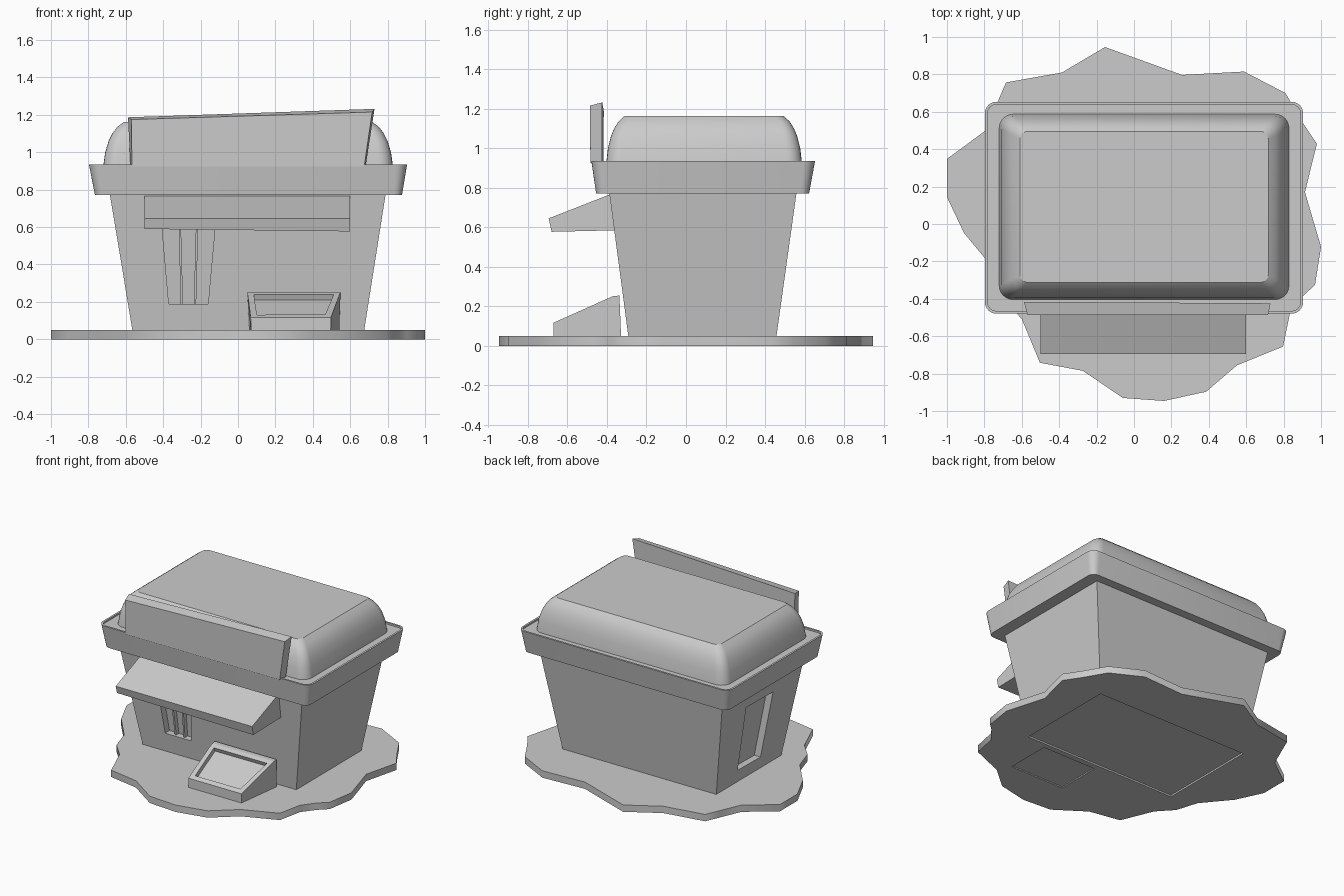
import bpy, bmesh, math

if "Cube" in bpy.data.objects:
    bpy.data.objects.remove(bpy.data.objects["Cube"])


def loft(name, rings, smooth=False, edit=None):
    """Closed solid through rings that have equal point counts."""
    bm = bmesh.new()
    vs = [[bm.verts.new(p) for p in r] for r in rings]
    n = len(vs[0])
    for a, b in zip(vs, vs[1:]):
        for i in range(n):
            j = (i + 1) % n
            bm.faces.new((a[i], a[j], b[j], b[i]))
    bm.faces.new(vs[0])
    bm.faces.new(vs[-1])
    bmesh.ops.recalc_face_normals(bm, faces=bm.faces)
    if edit:
        edit(bm)
    me = bpy.data.meshes.new(name)
    bm.to_mesh(me)
    bm.free()
    ob = bpy.data.objects.new(name, me)
    bpy.context.collection.objects.link(ob)
    if smooth:
        bpy.ops.object.select_all(action='DESELECT')
        ob.select_set(True)
        bpy.context.view_layer.objects.active = ob
        bpy.ops.object.shade_smooth_by_angle(angle=math.radians(smooth))
    return ob


def rect(x0, x1, y0, y1, z):
    return [(x0, y0, z), (x1, y0, z), (x1, y1, z), (x0, y1, z)]


def round_rect(x0, x1, y0, y1, z, r, n=6):
    pts = []
    corners = [(x1 - r, y1 - r), (x0 + r, y1 - r), (x0 + r, y0 + r), (x1 - r, y0 + r)]
    for k, (cx, cy) in enumerate(corners):
        for i in range(n + 1):
            a = math.pi / 2 * (k + i / n)
            pts.append((cx + r * math.cos(a), cy + r * math.sin(a), z))
    return pts


def cut(ob, cutter):
    m = ob.modifiers.new("cut", 'BOOLEAN')
    m.operation = 'DIFFERENCE'
    m.solver = 'EXACT'
    m.object = cutter
    cutter.hide_render = True
    cutter.hide_viewport = True
    cutter.display_type = 'WIRE'


# Irregular ground plate
outline = [(-.155, .946), (.257, .797), (.588, .815), (.81, .70), (.90, .545), (.978, .428),
           (.914, .171), (1, -.122), (.968, -.325), (.904, -.385), (.834, -.476), (.797, -.655),
           (.55, -.756), (.385, -.897), (.16, -.946), (-.06, -.93), (-.273, -.785),
           (-.503, -.742), (-.6, -.508), (-.70, -.40), (-.75, -.24), (-.909, -.048),
           (-1, .144), (-1, .348), (-.797, .497), (-.727, .658), (-.684, .757), (-.385, .81)]
plate = loft("ground_plate", [[(x, y, z) for x, y in outline] for z in (0, .05)], smooth=60)
# Shallow sockets underneath
cut(plate, loft("wall_socket_cutter", [rect(-.56, .67, -.288, .454, z) for z in (-.1, .012)]))
cut(plate, loft("display_socket_cutter", [rect(.065, .50, -.66, -.33, z) for z in (-.1, .008)]))

# Walls that flare upwards
walls = loft("walls", [rect(-.559, .669, -.287, .453, .015), rect(-.565, .675, -.292, .458, .05),
                       rect(-.686, .79, -.389, .56, .78)])


def front_y(z):
    return -.292 - .133 * (z - .05)


def left_x(z):
    return -.565 - .166 * (z - .05)


# Recess in the front wall
quad = [(-.37, .19), (-.16, .19), (-.123, .6), (-.406, .6)]
cut(walls, loft("front_recess_cutter",
                [[(x, front_y(z) + d, z) for x, z in quad] for d in (-.1, .05)]))
# Recess in the left wall
quad = [(-.03, .14), (.235, .145), (.25, .63), (-.06, .625)]
cut(walls, loft("left_recess_cutter",
                [[(left_x(z) + d, y, z) for y, z in quad] for d in (-.1, .05)]))

# Slim bars in the front recess
for k in (-1, 1):
    bar = [(-.265 + k * .035 - .006, .185), (-.265 + k * .035 + .006, .185),
           (-.265 + k * .046 + .006, .605), (-.265 + k * .046 - .006, .605)]
    loft("front_bar", [[(x, front_y(z) + d, z) for x, z in bar] for d in (.02, .055)])

# Roof rim with rounded corners and a fine raised lip
loft("roof_rim", [round_rect(-.765, .877, -.455, .623, .772, .045),
                  round_rect(-.797, .904, -.479, .653, .935, .06),
                  round_rect(-.783, .890, -.465, .639, .935, .048),
                  round_rect(-.783, .890, -.465, .639, .923, .048)], smooth=30)

# Domed roof
profile = [(0, .915), (.012, 1.0), (.03, 1.06), (.05, 1.1), (.076, 1.135), (.112, 1.162)]
loft("roof_dome", [round_rect(-.722 + i, .83 - i, -.405 + i * .83, .588 - i * .83, z, .075 - i * .3)
                   for i, z in profile], smooth=30)

# Tilted sign board
front = [(-.567, -.484, .925), (.675, -.484, .925), (.717, -.486, 1.215), (-.57, -.486, 1.175)]
back = [(-.575, -.418, .925), (.682, -.424, .925), (.73, -.424, 1.232), (-.588, -.416, 1.187)]
loft("sign_board", [front, back])

# Wedge awning, its lower edge dipping slightly to the right
loft("awning", [[(x, y, z) for y, z in [(-.36, .776), (-.695, .645), (-.68, low), (-.34, low + .008)]]
                for x, low in ((-.5, .59), (.6, .577))])


# Slanted display box with sunken panel
def sink_panel(bm):
    f = max((f for f in bm.faces if f.normal.y < -.1 and f.normal.z > .3), key=lambda f: f.calc_area())
    bmesh.ops.inset_region(bm, faces=[f], thickness=.048, depth=0)
    bmesh.ops.inset_region(bm, faces=[f], thickness=.002, depth=-.03)


sect = [(-.327, .01, .06, .54), (-.67, .01, .07, .495), (-.67, .117, .068, .497),
        (-.368, .252, .05, .548), (-.337, .254, .05, .548)]
loft("display_box", [[(s[k], s[0], s[1]) for s in sect] for k in (2, 3)], edit=sink_panel)
